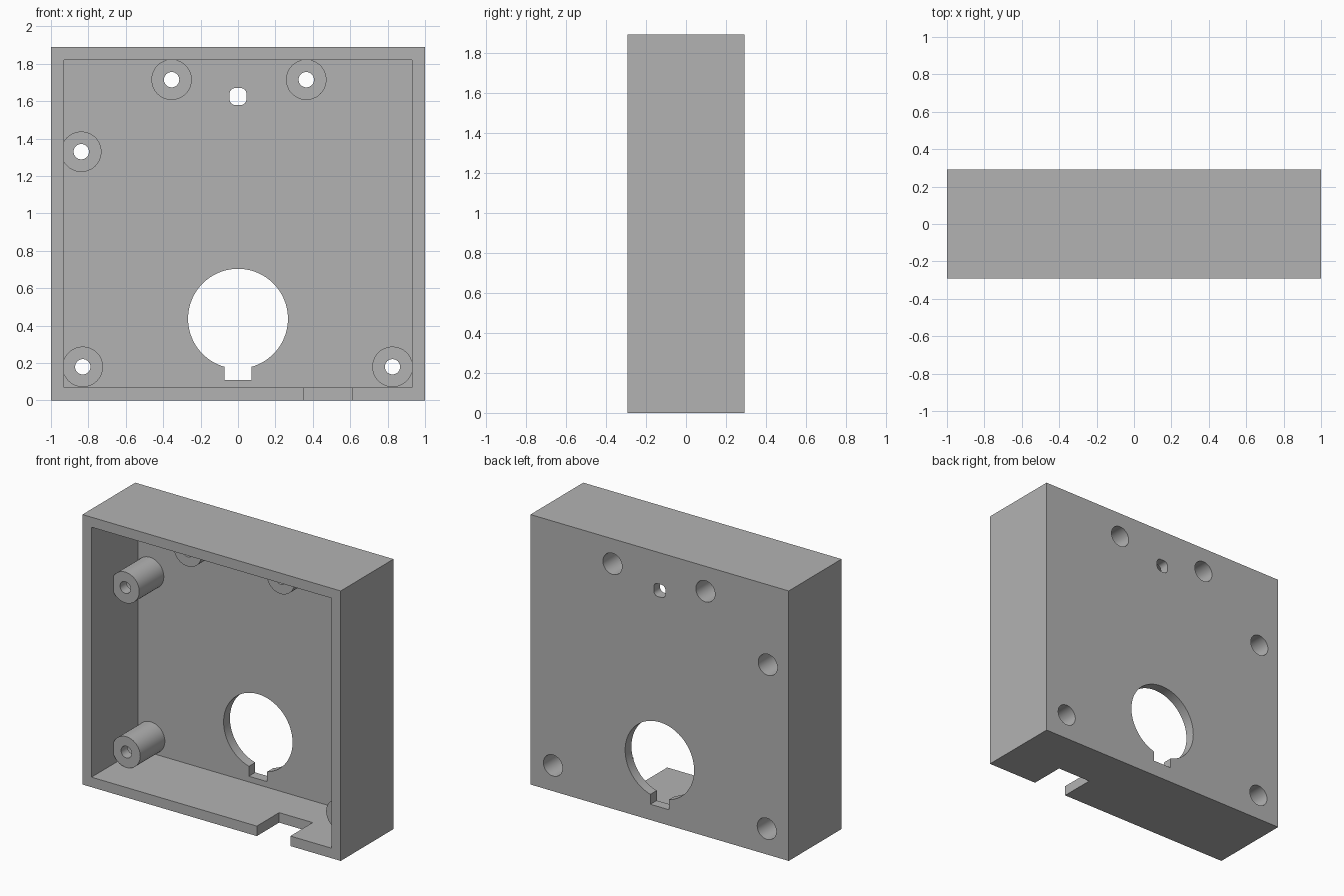
import bpy, bmesh, math
from mathutils import Matrix

if "Cube" in bpy.data.objects:
    bpy.data.objects.remove(bpy.data.objects["Cube"], do_unlink=True)

W, H, D = 1.0, 1.89, 0.292        # half width, height, half depth
WALL = 0.07
FLOOR = D - WALL                  # inner face of the back plate
BOSS_FRONT = -0.05
OUT = D + 0.1                     # overshoot for cutters

grey = bpy.data.materials.new("plain grey")
grey.use_nodes = True
colour = (0.45, 0.45, 0.45, 1)
grey.diffuse_color = colour
grey.node_tree.nodes["Principled BSDF"].inputs["Base Color"].default_value = colour


def finish(name, bm):
    bmesh.ops.recalc_face_normals(bm, faces=bm.faces)
    mesh = bpy.data.meshes.new(name)
    bm.to_mesh(mesh)
    bm.free()
    mesh.materials.append(grey)
    obj = bpy.data.objects.new(name, mesh)
    bpy.context.collection.objects.link(obj)
    return obj


def box(name, x0, x1, y0, y1, z0, z1, corner=0):
    bm = bmesh.new()
    bmesh.ops.create_cube(bm, size=1)
    for v in bm.verts:
        v.co.x = x1 if v.co.x > 0 else x0
        v.co.y = y1 if v.co.y > 0 else y0
        v.co.z = z1 if v.co.z > 0 else z0
    if corner:
        edges = [e for e in bm.edges
                 if abs(e.verts[0].co.y - e.verts[1].co.y) > 0.01]
        bmesh.ops.bevel(bm, geom=edges, offset=corner, segments=6,
                        profile=0.5, affect='EDGES')
    return finish(name, bm)


def rod(name, x, z, r, y0, y1, sides=48):
    bm = bmesh.new()
    place = Matrix.Translation((x, (y0 + y1) / 2, z)) @ Matrix.Rotation(math.pi / 2, 4, 'X')
    bmesh.ops.create_cone(bm, cap_ends=True, segments=sides, radius1=r,
                          radius2=r, depth=y1 - y0, matrix=place)
    return finish(name, bm)


def combine(target, tool, operation):
    mod = target.modifiers.new(operation.lower(), 'BOOLEAN')
    mod.operation = operation
    mod.solver = 'EXACT'
    mod.object = tool
    bpy.context.view_layer.objects.active = target
    bpy.ops.object.modifier_apply(modifier=mod.name)
    bpy.data.objects.remove(tool, do_unlink=True)


# Open-fronted housing
case = box("enclosure", -W, W, -D, D, 0, H)
combine(case, box("cavity", -W + WALL, W - WALL, -OUT, FLOOR, WALL, H - WALL), 'DIFFERENCE')

# Screw bosses with a narrow front hole and a wide rear bore
bosses = [(-0.355, 1.715), (0.365, 1.715), (-0.838, 1.33), (-0.83, 0.18), (0.826, 0.18)]
for x, z in bosses:
    combine(case, rod("boss", x, z, 0.108, BOSS_FRONT, FLOOR + 0.03), 'UNION')
for x, z in bosses:
    combine(case, rod("rear_bore", x, z, 0.074, BOSS_FRONT + 0.07, OUT), 'DIFFERENCE')
    combine(case, rod("screw_hole", x, z, 0.041, -OUT, OUT, 32), 'DIFFERENCE')

# Round opening with keyway, and a small rounded window
combine(case, rod("round_opening", 0, 0.437, 0.267, 0, OUT, 96), 'DIFFERENCE')
combine(case, box("keyway", -0.071, 0.071, 0, OUT, 0.11, 0.3), 'DIFFERENCE')
combine(case, box("window", -0.045, 0.045, 0, OUT, 1.58, 1.67, 0.03), 'DIFFERENCE')

# Cable notch in the bottom wall
combine(case, box("cable_notch", 0.35, 0.61, -OUT, -0.045, -0.1, WALL + 0.02), 'DIFFERENCE')

bpy.ops.object.select_all(action='DESELECT')
case.select_set(True)
bpy.context.view_layer.objects.active = case
bpy.ops.object.shade_smooth_by_angle(angle=math.radians(30))
